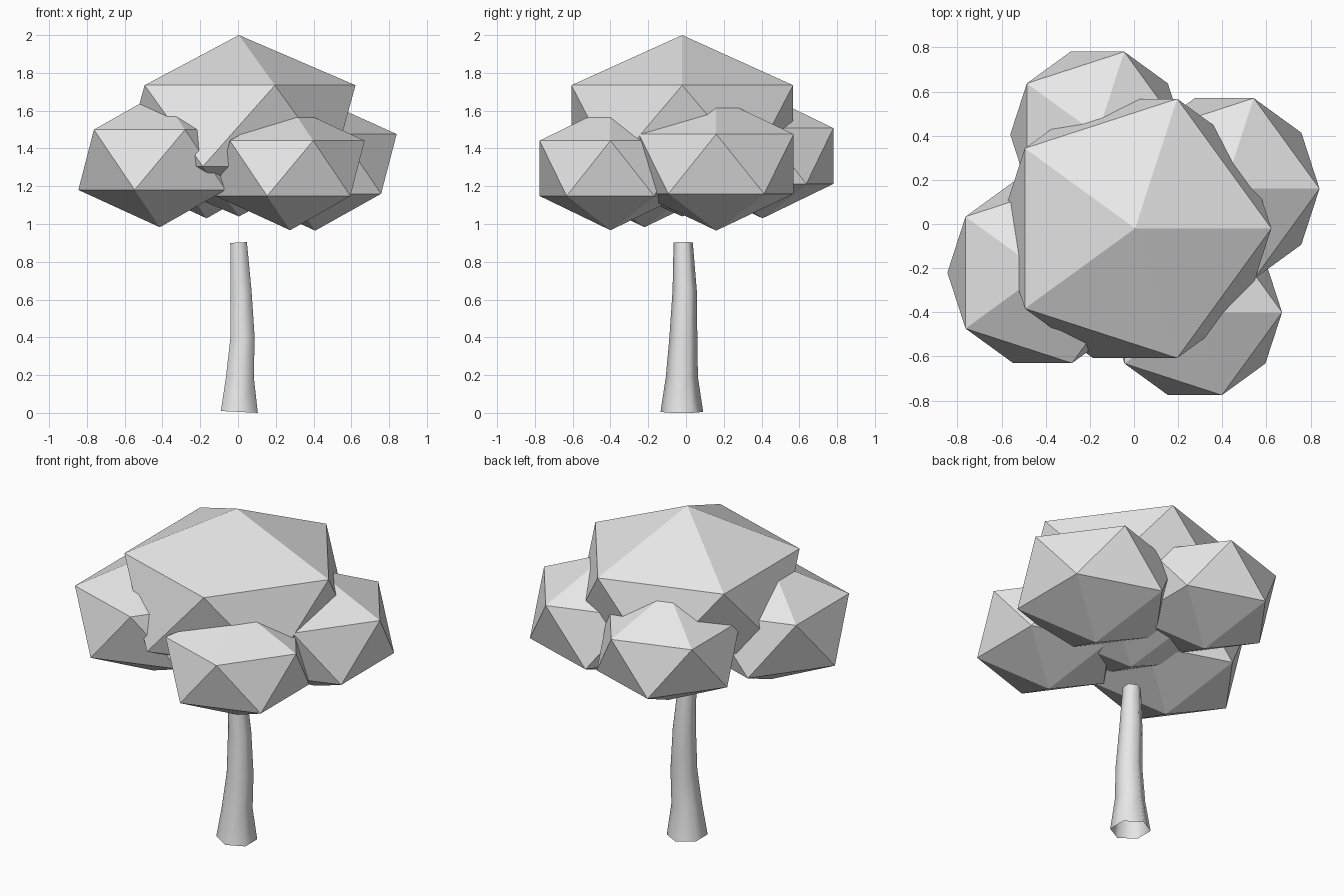
import bpy
import bmesh
import math
from mathutils import Matrix, Vector

cube = bpy.data.objects.get("Cube")
if cube:
    bpy.data.objects.remove(cube, do_unlink=True)

grey = bpy.data.materials.new("light_grey")
grey.use_nodes = True
grey.diffuse_color = (0.8, 0.8, 0.8, 1)
grey.node_tree.nodes["Principled BSDF"].inputs["Base Color"].default_value = (0.8, 0.8, 0.8, 1)


def finish(bm, name):
    mesh = bpy.data.meshes.new(name)
    bm.to_mesh(mesh)
    bm.free()
    mesh.materials.append(grey)
    obj = bpy.data.objects.new(name, mesh)
    bpy.context.collection.objects.link(obj)
    return obj


# Foliage: flattened icosahedra, (centre, horizontal radius, vertical radius)
clumps = {
    "crown_top": ((0.005, -0.02, 1.52), 0.69, 0.48),
    "foliage_front_left": ((0.276, -0.40, 1.295), 0.441, 0.328),
    "foliage_front_right": ((-0.414, -0.22, 1.34), 0.482, 0.357),
    "foliage_back_left": ((0.409, 0.16, 1.318), 0.482, 0.353),
    "foliage_back_right": ((-0.166, 0.405, 1.36), 0.441, 0.33),
}
for name, (centre, radius, height) in clumps.items():
    bm = bmesh.new()
    bmesh.ops.create_icosphere(bm, subdivisions=1, radius=1)
    for v in bm.verts:
        v.co = Vector((v.co.x * radius, v.co.y * radius, v.co.z * height)) + Vector(centre)
    finish(bm, name)

# Trunk: bent six-sided tube, open at the ends, (centre, radius, tilt)
sections = [
    ((0.007, -0.022, 0.005), 0.113, 0.05),
    ((0.010, -0.022, 0.19), 0.085, 0.0),
    ((0.024, -0.014, 0.40), 0.074, 0.0),
    ((0.016, -0.007, 0.65), 0.064, 0.0),
    ((0.003, -0.015, 0.902), 0.051, -0.05),
]
SIDES = 6
bm = bmesh.new()
rings = []
for centre, radius, tilt in sections:
    turn = Matrix.Rotation(tilt, 3, 'Y')
    ring = []
    for i in range(SIDES):
        a = math.pi / 2 + math.tau * i / SIDES
        offset = turn @ Vector((radius * math.cos(a), radius * math.sin(a), 0))
        ring.append(bm.verts.new(Vector(centre) + offset))
    rings.append(ring)
for low, high in zip(rings, rings[1:]):
    for i in range(SIDES):
        j = (i + 1) % SIDES
        bm.faces.new((low[i], low[j], high[j], high[i])).smooth = True
finish(bm, "trunk")
